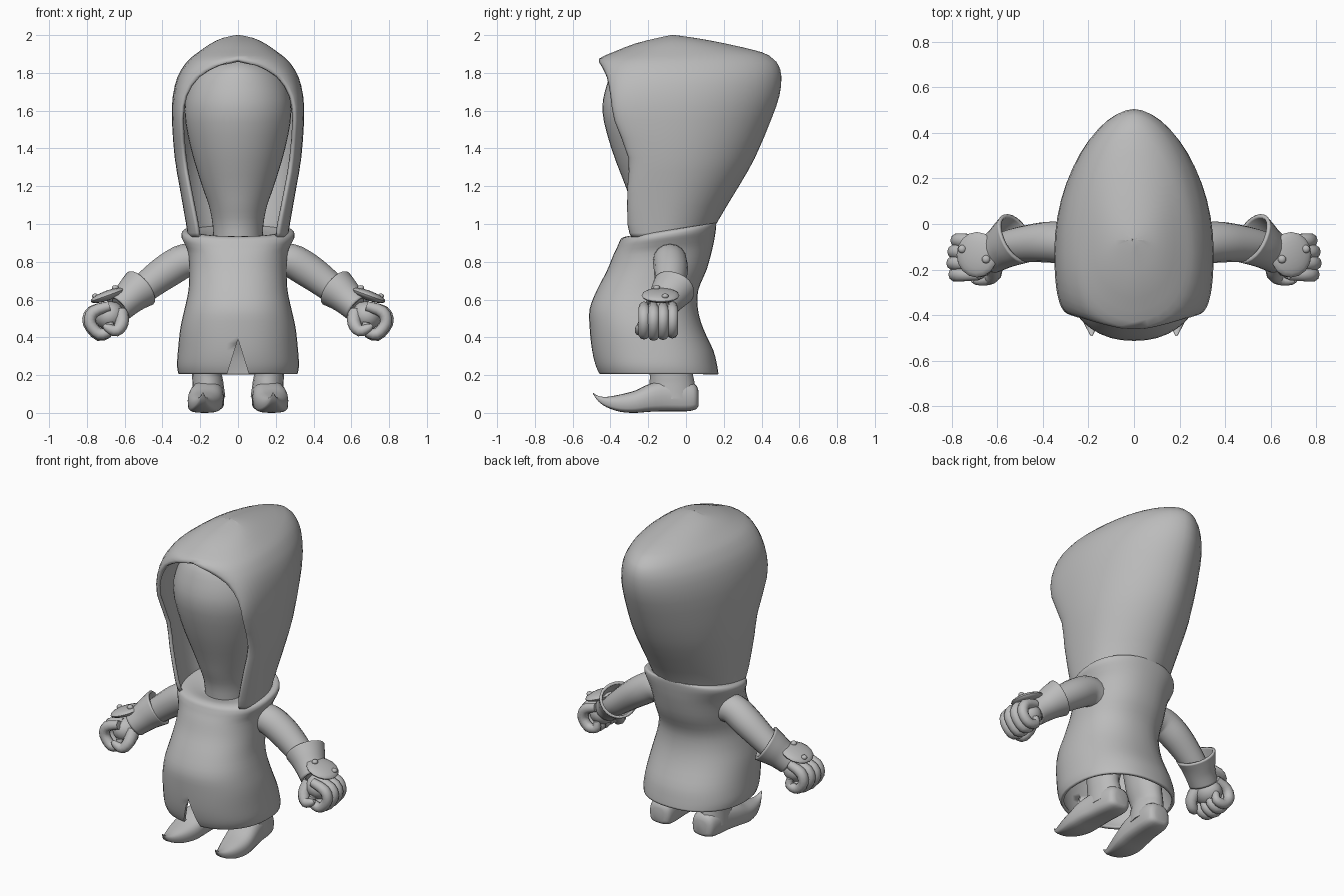
import bpy, bmesh, math
from mathutils import Vector, Matrix

if "Cube" in bpy.data.objects:
    bpy.data.objects.remove(bpy.data.objects["Cube"])

grey = bpy.data.materials.new("plain_grey")
grey.diffuse_color = (0.5, 0.5, 0.5, 1)
grey.use_nodes = True
grey.node_tree.nodes["Principled BSDF"].inputs["Base Color"].default_value = grey.diffuse_color


def smooth_rows(rows, n):
    """Catmull-Rom samples between the rows of a short table."""
    rows = [Vector(r) for r in rows]
    out = []
    for i in range(len(rows) - 1):
        a, b = rows[max(i - 1, 0)], rows[i]
        c, d = rows[i + 1], rows[min(i + 2, len(rows) - 1)]
        for k in range(n):
            t = k / n
            out.append(0.5 * (2 * b + (c - a) * t + (2 * a - 5 * b + 4 * c - d) * t * t
                              + (3 * b - a - 3 * c + d) * t ** 3))
    return out + [rows[-1]]


def finish(bm, name, mirror=False, angle=45):
    mesh = bpy.data.meshes.new(name)
    bm.to_mesh(mesh)
    bm.free()
    ob = bpy.data.objects.new(name, mesh)
    bpy.context.collection.objects.link(ob)
    mesh.materials.append(grey)
    bpy.ops.object.select_all(action='DESELECT')
    ob.select_set(True)
    bpy.context.view_layer.objects.active = ob
    bpy.ops.object.shade_smooth_by_angle(angle=math.radians(angle))
    if mirror:
        ob.modifiers.new("mirror", 'MIRROR').use_mirror_merge = False
    return ob


def loft(bm, rings, closed=True, start=True, end=True):
    vs = [[bm.verts.new(p) for p in r] for r in rings]
    n = len(vs[0])
    for a, b in zip(vs, vs[1:]):
        for j in range(n if closed else n - 1):
            k = (j + 1) % n
            bm.faces.new((a[j], a[k], b[k], b[j]))
    if start:
        bm.faces.new(vs[0][::-1])
    if end:
        bm.faces.new(vs[-1])


def oval(z, w, yf, yb, tilt=0, power=2.0, n=40):
    """Horizontal ring, optionally rising toward the back."""
    ring = []
    for j in range(n):
        a = 2 * math.pi * j / n
        c, s = math.cos(a), math.sin(a)
        c = math.copysign(abs(c) ** (2 / power), c)
        s = math.copysign(abs(s) ** (2 / power), s)
        ring.append((w * c, (yf + yb) / 2 + (yb - yf) / 2 * s, z + tilt * (s + 1) / 2))
    return ring


def tube(bm, path, n=16, steps=4, sy=1.0, caps=True, flare=None):
    """Tube along (x, y, z, radius) rows; flare pulls the first rings into a point."""
    pts = smooth_rows(path, steps)
    rings = []
    for i, p in enumerate(pts):
        t = (pts[min(i + 1, len(pts) - 1)] - pts[max(i - 1, 0)]).to_3d().normalized()
        v = Vector((0, 1, 0))
        v = (v - t * v.dot(t)).normalized()
        u = v.cross(t)
        ring = []
        for j in range(n):
            a = 2 * math.pi * j / n
            d = u * math.cos(a) + v * math.sin(a) * sy
            r = p[3]
            if flare:
                r += 0.075 * max(0, d.normalized().dot(flare)) ** 5 * max(0, 1 - 2 * i / len(pts))
            ring.append(p.to_3d() + d * r)
        rings.append(ring)
    loft(bm, rings, True, caps, caps)


def ball(bm, loc, scale, rot=0.0):
    m = Matrix.Translation(loc) @ Matrix.Rotation(rot, 4, 'Y') @ Matrix.Diagonal((*scale, 1))
    bmesh.ops.create_uvsphere(bm, u_segments=16, v_segments=10, radius=1, matrix=m)


# Hood: z, opening half width, front y, half width, widest y, back y
hood_rows = [(.93, .21, -.29, .265, -.12, .14), (1.0, .22, -.31, .275, -.12, .16),
             (1.2, .26, -.31, .31, -.1, .28), (1.35, .285, -.305, .335, -.1, .365),
             (1.55, .30, -.38, .35, -.12, .45), (1.68, .28, -.40, .345, -.13, .495),
             (1.78, .21, -.42, .32, -.13, .505), (1.84, .10, -.45, .285, -.13, .49),
             (1.875, 0, -.46, .255, -.12, .46), (1.91, 0, -.385, .21, -.1, .40),
             (1.955, 0, -.27, .145, -.08, .21), (1.985, 0, -.15, .08, -.07, .05),
             (2.0, 0, -.08, .01, -.07, -.06)]
rings = []
for z, wo, yf, w, ym, yb in smooth_rows(hood_rows, 2):
    wo = max(wo, 0)
    half = []
    for k in range(9):
        t = k / 8
        q = (1 - t) ** 2
        half.append((q * wo + (1 - q) * w,
                     q * yf + 2 * t * (1 - t) * (yf + .03) + t * t * ym, z))
    for k in range(1, 13):
        a = math.pi / 2 * k / 12
        half.append((w * max(math.cos(a), 0) ** 1.1, ym + (yb - ym) * math.sin(a), z))
    rings.append(half + [(-x, y, zz) for x, y, zz in half[-2::-1]])
bm = bmesh.new()
loft(bm, rings, False, False, True)
bmesh.ops.remove_doubles(bm, verts=bm.verts, dist=0.0008)
hood = finish(bm, "hood")
mod = hood.modifiers.new("cloth", 'SOLIDIFY')
mod.thickness, mod.offset = 0.02, -1

# Blank face and neck: z, half width, front y, back y
face_rows = [(.90, .13, -.24, .05), (1.0, .135, -.25, .05), (1.1, .155, -.285, .05),
             (1.2, .19, -.32, .07), (1.4, .25, -.395, .1), (1.6, .283, -.443, .12),
             (1.75, .25, -.415, .12), (1.83, .18, -.37, .1), (1.875, .08, -.28, .05)]
bm = bmesh.new()
loft(bm, [oval(*r) for r in smooth_rows(face_rows, 3)])
finish(bm, "face")

# Robe: z, half width, front y, back y, rise at the back
robe_rows = [(.205, .315, -.46, .172, 0), (.25, .323, -.48, .165, 0), (.33, .318, -.498, .145, 0),
             (.45, .305, -.51, .09, 0), (.55, .283, -.51, .063, 0), (.65, .262, -.472, .065, 0),
             (.75, .258, -.42, .11, .01), (.83, .265, -.387, .14, .04),
             (.87, .285, -.368, .152, .06), (.90, .30, -.355, .158, .07),
             (.925, .29, -.34, .16, .075), (.935, .24, -.30, .152, .07),
             (.92, .15, -.22, .1, .06)]
bm = bmesh.new()
loft(bm, [oval(*r, power=2.25) for r in smooth_rows(robe_rows, 3)], True, False, True)
robe = finish(bm, "robe")
mod = robe.modifiers.new("cloth", 'SOLIDIFY')
mod.thickness, mod.offset = 0.018, -1

# Front slit cut into the hem
bm = bmesh.new()
wedge = [(0, .39), (-.075, .15), (.075, .15)]
loft(bm, [[(x, y, z) for x, z in wedge] for y in (-.7, -.25)])
bmesh.ops.recalc_face_normals(bm, faces=bm.faces)
cutter = finish(bm, "slit_cutter")
cutter.hide_render = True
cutter.hide_viewport = True
mod = robe.modifiers.new("slit", 'BOOLEAN')
mod.operation, mod.object, mod.solver = 'DIFFERENCE', cutter, 'EXACT'

# Arms
bm = bmesh.new()
tube(bm, [(.2, -.085, .80, .085), (.28, -.085, .805, .09), (.37, -.08, .755, .09),
          (.46, -.085, .69, .082), (.56, -.10, .61, .07), (.63, -.13, .56, .055)])
bmesh.ops.recalc_face_normals(bm, faces=bm.faces)
finish(bm, "arms", True)

# Flared cuffs with a pointed back corner
bm = bmesh.new()
tube(bm, [(.515, -.065, .66, .108), (.55, -.085, .632, .098), (.59, -.11, .595, .086),
          (.635, -.135, .555, .08)], n=24, sy=1.08, caps=False,
     flare=Vector((-.1, .72, .66)).normalized())
bmesh.ops.recalc_face_normals(bm, faces=bm.faces)
cuff = finish(bm, "cuffs", True)
mod = cuff.modifiers.new("leather", 'SOLIDIFY')
mod.thickness, mod.offset = 0.016, -1

# Hand guards with studs
bm = bmesh.new()
ball(bm, (.69, -.135, .622), (.095, .1, .026), .35)
ball(bm, (.65, -.155, .662), (.018, .018, .014))
ball(bm, (.755, -.11, .618), (.018, .018, .014))
finish(bm, "hand_guards", True)

# Fists: palm, four curled fingers and thumb
bm = bmesh.new()
ball(bm, (.68, -.145, .515), (.08, .09, .075), .5)
for i in range(4):
    y, s = -.222 + .05 * i, (.0, .008, .004, -.008)[i]
    tube(bm, [(.68, y, .565, .026), (.765 + s, y, .535, .032), (.783 + s, y, .475, .031),
              (.735, y, .418 - s, .03), (.68, y, .435, .027), (.68, y, .48, .018)], n=10, steps=3)
tube(bm, [(.62, -.17, .53, .04), (.615, -.215, .475, .036), (.645, -.24, .435, .031),
          (.69, -.247, .45, .022), (.71, -.247, .465, .01)], n=10, steps=3)
bmesh.ops.recalc_face_normals(bm, faces=bm.faces)
finish(bm, "fists", True)

# Shoes with curled toes: y, centre x, half width, bottom z, top z
shoe_rows = [(.065, .15, .04, .035, .12), (.05, .15, .068, .018, .15), (0, .152, .08, .008, .17),
             (-.1, .16, .085, .008, .175), (-.19, .17, .092, .006, .155),
             (-.27, .178, .088, 0, .118), (-.35, .184, .068, .006, .097),
             (-.42, .187, .04, .03, .085), (-.465, .187, .018, .062, .09),
             (-.492, .186, .004, .1, .107)]
rings = []
for y, x, w, lo, hi in smooth_rows(shoe_rows, 3):
    ring = []
    for j in range(20):
        a = 2 * math.pi * j / 20
        c, s = math.cos(a), math.sin(a)
        p = 0.45 if s < 0 else 0.9     # flat sole, rounded top
        h = (hi - lo) / 2
        ring.append((x + w * math.copysign(abs(c) ** .7, c), y,
                     (lo + hi) / 2 + h * math.copysign(abs(s) ** p, s)))
    rings.append(ring)
bm = bmesh.new()
loft(bm, rings)
bmesh.ops.recalc_face_normals(bm, faces=bm.faces)
finish(bm, "shoes", True)

# Legs rising inside the robe
bm = bmesh.new()
tube(bm, [(.155, -.07, .08, .088), (.16, -.075, .16, .082), (.165, -.08, .22, .078),
          (.15, -.09, .32, .085), (.14, -.1, .45, .09)], sy=1.45)
bmesh.ops.recalc_face_normals(bm, faces=bm.faces)
finish(bm, "legs", True)
